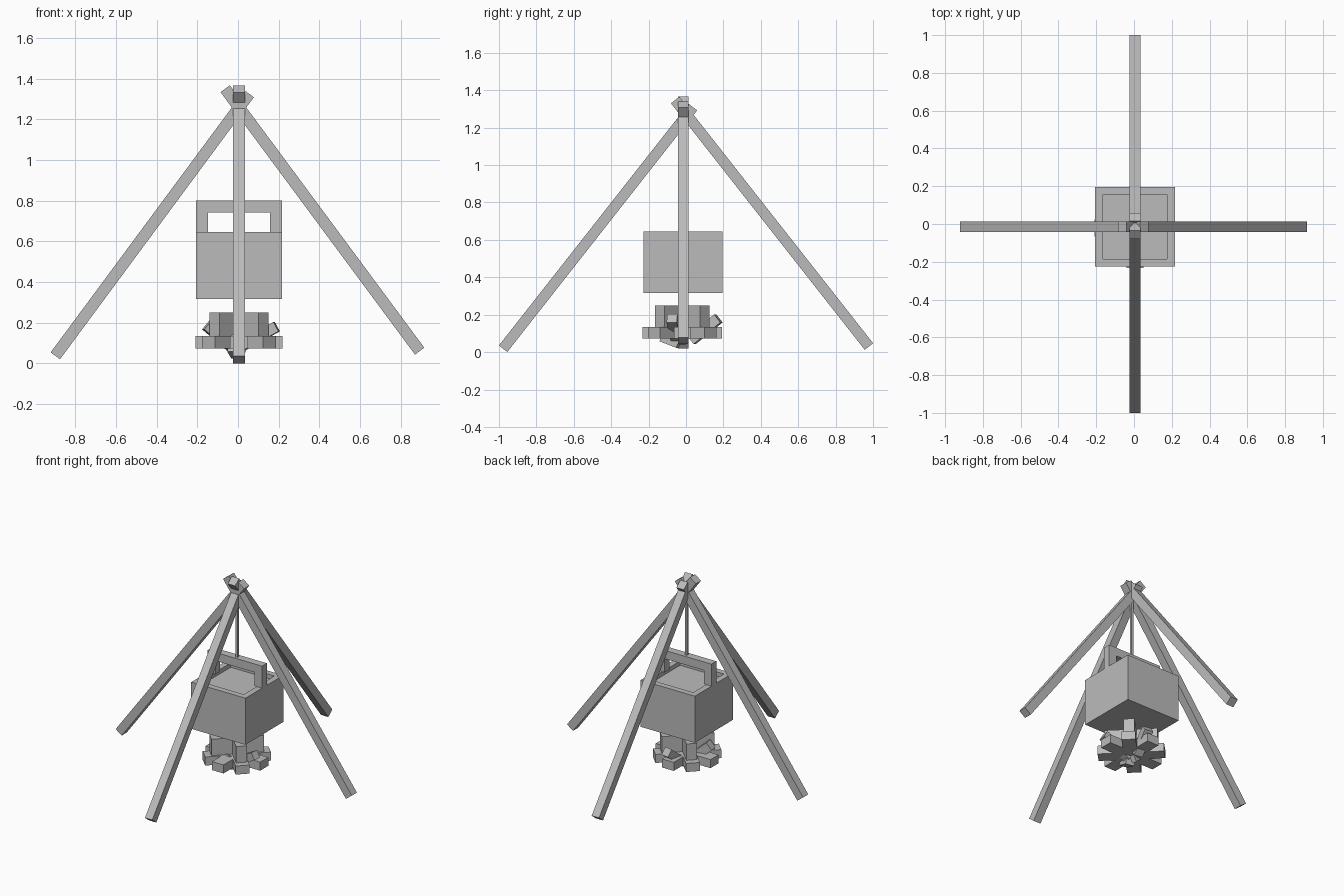
import bpy, bmesh, math
from mathutils import Vector, Matrix

cube = bpy.data.objects.get("Cube")
if cube:
    bpy.data.objects.remove(cube, do_unlink=True)

GREY = (0.5, 0.5, 0.5, 1)
mat = bpy.data.materials.new("plain grey")
mat.use_nodes = True
mat.diffuse_color = GREY
mat.node_tree.nodes["Principled BSDF"].inputs["Base Color"].default_value = GREY


def finish(name, bm):
    mesh = bpy.data.meshes.new(name)
    bmesh.ops.recalc_face_normals(bm, faces=bm.faces)
    bm.to_mesh(mesh)
    bm.free()
    mesh.materials.append(mat)
    obj = bpy.data.objects.new(name, mesh)
    bpy.context.collection.objects.link(obj)
    return obj


def box(name, low, high):
    low, high = Vector(low), Vector(high)
    bm = bmesh.new()
    bmesh.ops.create_cube(bm, size=1, matrix=Matrix.Translation((low + high) / 2)
                          @ Matrix.Diagonal((*(high - low), 1)))
    return finish(name, bm)


def beam(name, start, end, width, height):
    """Squared timber running from start to end, kept level across its width."""
    start, end = Vector(start), Vector(end)
    along = (end - start).normalized()
    side = Vector((0, 0, 1)).cross(along).normalized()
    turn = Matrix((along, side, along.cross(side))).transposed().to_4x4()
    bm = bmesh.new()
    bmesh.ops.create_cube(bm, size=1, matrix=Matrix.Translation((start + end) / 2) @ turn
                          @ Matrix.Diagonal(((end - start).length, width, height, 1)))
    return finish(name, bm)


CX, CY = 0.005, -0.015

# Four crossed tent legs
beam("left_leg", (0.893, CY, 0.06), (-0.063, CY, 1.35), 0.057, 0.057)
beam("right_leg", (-0.898, CY, 0.037), (0.055, CY, 1.325), 0.057, 0.057)
beam("front_leg", (CX, -0.978, 0.018), (CX, 0.037, 1.31), 0.057, 0.057)
beam("back_leg", (CX, 0.978, 0.03), (CX, -0.058, 1.348), 0.057, 0.057)

# Rope down to the handle
box("rope", (CX - 0.008, CY - 0.008, 0.79), (CX + 0.008, CY + 0.008, 1.28))

# Square pot with a sunken top
bm = bmesh.new()
bmesh.ops.create_cube(bm, size=1, matrix=Matrix.Translation((CX, CY, 0.481))
                      @ Matrix.Diagonal((0.422, 0.422, 0.328, 1)))
top = max(bm.faces, key=lambda f: f.calc_center_median().z)
bmesh.ops.inset_region(bm, faces=[top], thickness=0.058)
bmesh.ops.translate(bm, verts=list(
    bmesh.ops.extrude_discrete_faces(bm, faces=[top])["faces"][0].verts), vec=(0, 0, -0.03))
finish("pot", bm)

# Arched handle, extruded from one outline
bm = bmesh.new()
outline = [(-0.211, 0.645), (-0.211, 0.8), (0.211, 0.8), (0.211, 0.645),
           (0.152, 0.645), (0.152, 0.741), (-0.152, 0.741), (-0.152, 0.645)]
face = bm.faces.new([bm.verts.new((CX + x, CY - 0.027, z)) for x, z in outline])
rim = bmesh.ops.extrude_face_region(bm, geom=[face])["geom"]
bmesh.ops.translate(bm, verts=[v for v in rim if isinstance(v, bmesh.types.BMVert)],
                    vec=(0, 0.054, 0))
finish("pot_handle", bm)


def crossed_logs(name, count, first, radius, width, height, z):
    for i in range(count):
        a = first + math.pi * i / count
        d = Vector((math.cos(a), math.sin(a), 0)) * radius
        c = Vector((CX, CY - 0.005, z))
        beam(f"{name}_{i + 1}", c - d, c + d, width, height)


# Campfire: a star of low logs, a cross of tall ones and loose leaning pieces
crossed_logs("low_log", 4, 0, 0.213, 0.09, 0.06, 0.104)
crossed_logs("tall_log", 2, math.pi / 4, 0.17, 0.07, 0.115, 0.193)
beam("leaning_log_left", (0.0, -0.05, 0.075), (0.19, -0.075, 0.18), 0.055, 0.052)
beam("leaning_log_right", (0.0, -0.03, 0.06), (-0.152, -0.06, 0.19), 0.06, 0.06)
beam("leaning_log_back", (0.0, 0.03, 0.065), (0.03, 0.173, 0.18), 0.06, 0.055)
beam("leaning_log_front", (0.0, -0.03, 0.065), (-0.02, -0.12, 0.1), 0.06, 0.09)
